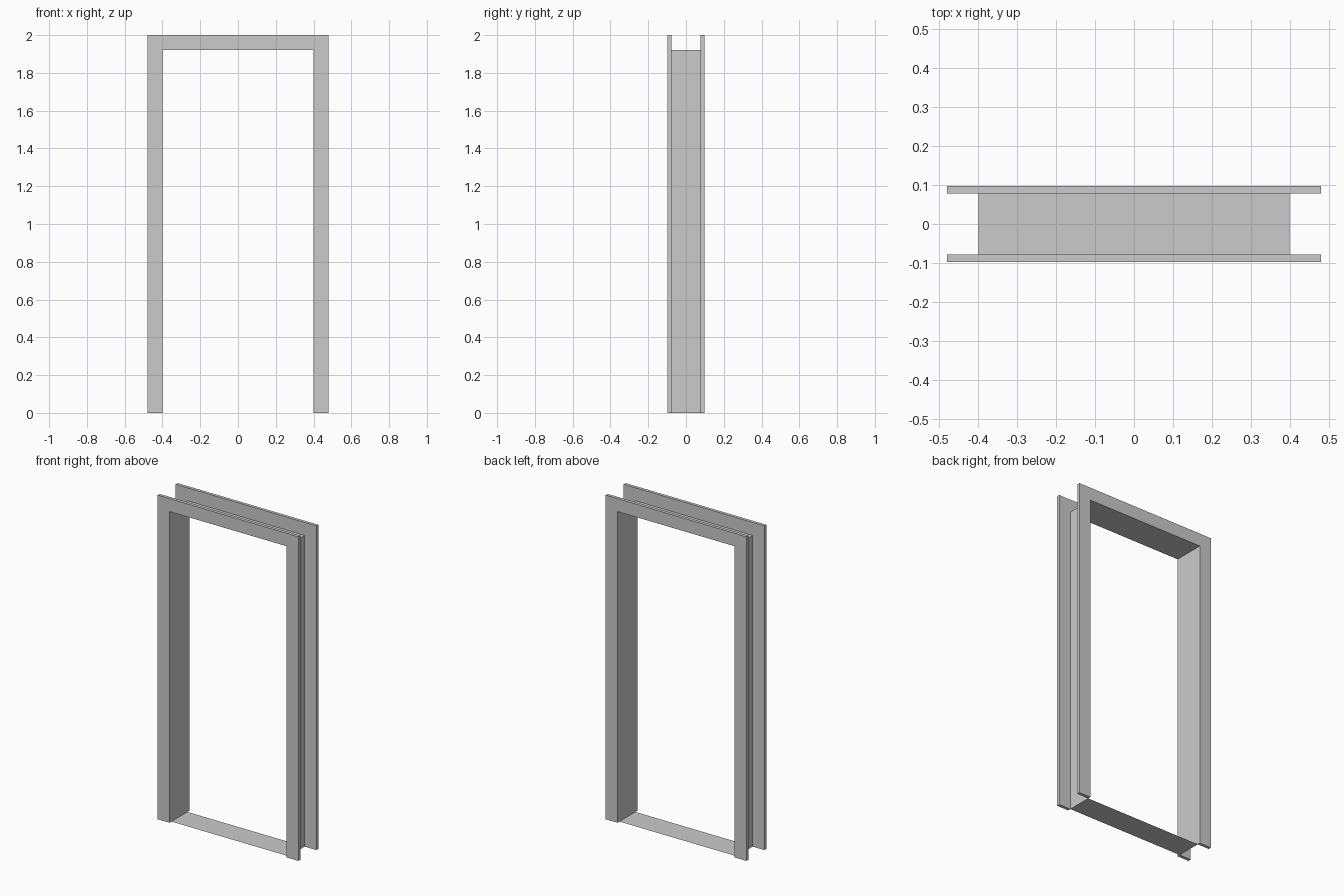
import bpy

if "Cube" in bpy.data.objects:
    bpy.data.objects.remove(bpy.data.objects["Cube"])

HALF_W, OPEN_H = 0.4, 1.92       # door opening
OUT_W, TOP = 0.48, 2.0           # outer edge of the trim
Y_IN, Y_OUT = 0.078, 0.097       # trim depth range


def make_object(name, verts, faces):
    mesh = bpy.data.meshes.new(name)
    mesh.from_pydata(verts, [], faces)
    mesh.update()
    obj = bpy.data.objects.new(name, mesh)
    bpy.context.collection.objects.link(obj)
    return obj


# U-shaped trim: one outline extruded through its thickness
outline = [(-OUT_W, 0), (-HALF_W, 0), (-HALF_W, OPEN_H), (HALF_W, OPEN_H),
           (HALF_W, 0), (OUT_W, 0), (OUT_W, TOP), (-OUT_W, TOP)]
n = len(outline)
caps = [(0, 1, 2, 7), (7, 2, 3, 6), (3, 4, 5, 6)]


def trim(name, y0, y1):
    verts = [(x, y, z) for y in (y0, y1) for x, z in outline]
    faces = caps + [tuple(i + n for i in reversed(f)) for f in caps]
    faces += [(i, i + n, (i + 1) % n + n, (i + 1) % n) for i in range(n)]
    return make_object(name, verts, faces)


trim("front_trim", -Y_OUT, -Y_IN)
trim("back_trim", Y_IN, Y_OUT)

# Thin lining: jambs, head and sill as a single open sheet loop
loop = [(-HALF_W, 0), (HALF_W, 0), (HALF_W, OPEN_H), (-HALF_W, OPEN_H)]
verts = [(x, y, z) for y in (-Y_IN, Y_IN) for x, z in loop]
faces = [(i, i + 4, (i + 1) % 4 + 4, (i + 1) % 4) for i in range(4)]
make_object("frame_lining", verts, faces)
